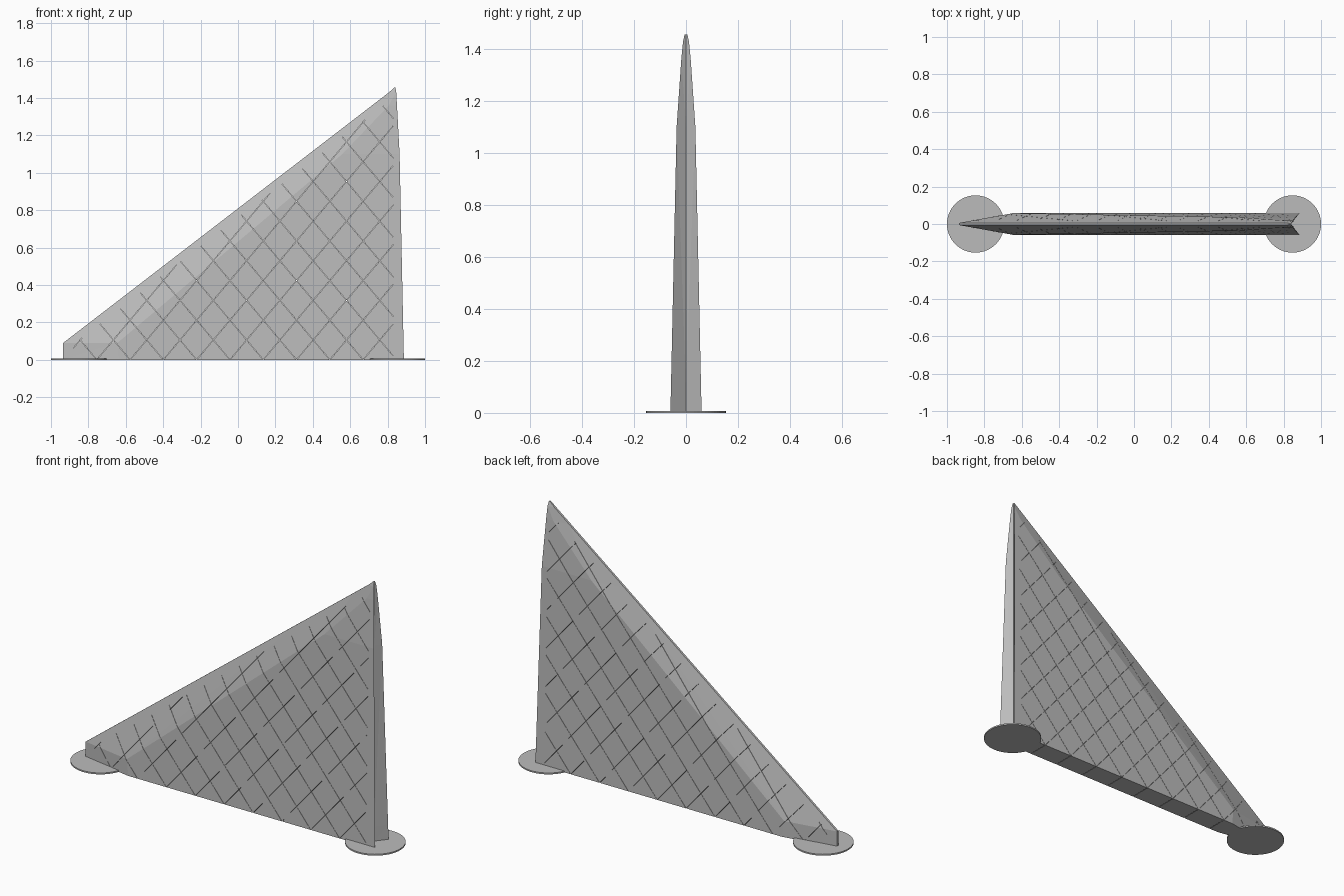
import bpy, bmesh, math
from mathutils import Matrix, Vector

cube = bpy.data.objects.get("Cube")
if cube:
    bpy.data.objects.remove(cube, do_unlink=True)

grey = bpy.data.materials.new("plain grey")
grey.use_nodes = True
grey.diffuse_color = (0.5, 0.5, 0.5, 1)
for node in grey.node_tree.nodes:
    if node.type == 'BSDF_PRINCIPLED':
        node.inputs["Base Color"].default_value = grey.diffuse_color


def make_object(name, bm):
    bmesh.ops.recalc_face_normals(bm, faces=bm.faces)
    mesh = bpy.data.meshes.new(name)
    bm.to_mesh(mesh)
    bm.free()
    mesh.materials.append(grey)
    obj = bpy.data.objects.new(name, mesh)
    bpy.context.collection.objects.link(obj)
    return obj


# Fin: swept sections with a bevelled leading edge and a notched trailing edge
NOSE, TAIL, TIP = -0.935, 0.84, 1.455
RIDGE_SLOPE = 0.769


def section(z, half, flare):
    nose = max(NOSE, min(TAIL - 0.005, TAIL - (TIP - z) / RIDGE_SLOPE))
    shoulder = min(nose + 5 * half, TAIL + flare * 0.8)
    blunt = min(0.006, half * 0.6)
    side = [(nose, blunt), (shoulder, half), (TAIL + flare, half)]
    outline = [(x, -y) for x, y in side] + [(TAIL, 0)] + side[::-1]
    return [Vector((x, y, z)) for x, y in outline]


# height, half thickness, trailing flare
stations = [(0, 0.06, 0.047), (0.09, 0.058, 0.045), (1.1, 0.036, 0.024),
            (1.36, 0.018, 0.01), (1.43, 0.011, 0.006), (TIP, 0.005, 0.002)]
bm = bmesh.new()
rings = [[bm.verts.new(p) for p in section(*s)] for s in stations]
for low, high in zip(rings, rings[1:]):
    for i in range(len(low)):
        j = (i + 1) % len(low)
        bm.faces.new((low[i], low[j], high[j], high[i]))
bm.faces.new(rings[0][::-1])
bm.faces.new(rings[-1])
bmesh.ops.triangulate(bm, faces=bm.faces)
fin = make_object("fin", bm)

# Hairline slits crossing the fin in a diamond lattice
SLOPE, PITCH, START, RIDGE_INSET = 1.19, 0.178, -0.755, 0.76


def add_slit(bm, x0, x1, foot, slope):
    a = Vector((x0, 0, slope * (x0 - foot)))
    b = Vector((x1, 0, slope * (x1 - foot)))
    d = b - a
    place = (Matrix.Translation((a + b) / 2)
             @ Matrix.Rotation(-math.atan2(d.z, d.x), 4, 'Y')
             @ Matrix.Diagonal((d.length, 0.3, 0.0015, 1)))
    bmesh.ops.create_cube(bm, size=1, matrix=place)


rising, falling = bmesh.new(), bmesh.new()
for k in range(-1, 16):
    foot = START + PITCH * k
    top = (RIDGE_INSET + SLOPE * foot) / (SLOPE - RIDGE_SLOPE)
    x0, x1 = max(foot - 0.01, -0.88), min(top, 0.83)
    if x1 - x0 > 0.02:
        add_slit(rising, x0, x1, foot, SLOPE)
    top = (SLOPE * foot - RIDGE_INSET) / (SLOPE + RIDGE_SLOPE)
    x0, x1 = max(top, -0.88), min(foot + 0.01, 0.83)
    if x1 - x0 > 0.02:
        add_slit(falling, x0, x1, foot, -SLOPE)

for name, slits in (("rising_slit_cutter", rising), ("falling_slit_cutter", falling)):
    cutter = make_object(name, slits)
    cutter.hide_render = True
    cutter.display_type = 'WIRE'
    cut = fin.modifiers.new(name, 'BOOLEAN')
    cut.operation = 'DIFFERENCE'
    cut.solver = 'EXACT'
    cut.object = cutter
    cutter.hide_set(True)

# Round foot pads under both ends
for name, x in (("front_pad", -0.847), ("rear_pad", 0.847)):
    bm = bmesh.new()
    bmesh.ops.create_cone(bm, cap_ends=True, segments=64, radius1=0.153,
                          radius2=0.153, depth=0.008,
                          matrix=Matrix.Translation((x, 0, 0.004)))
    make_object(name, bm)
